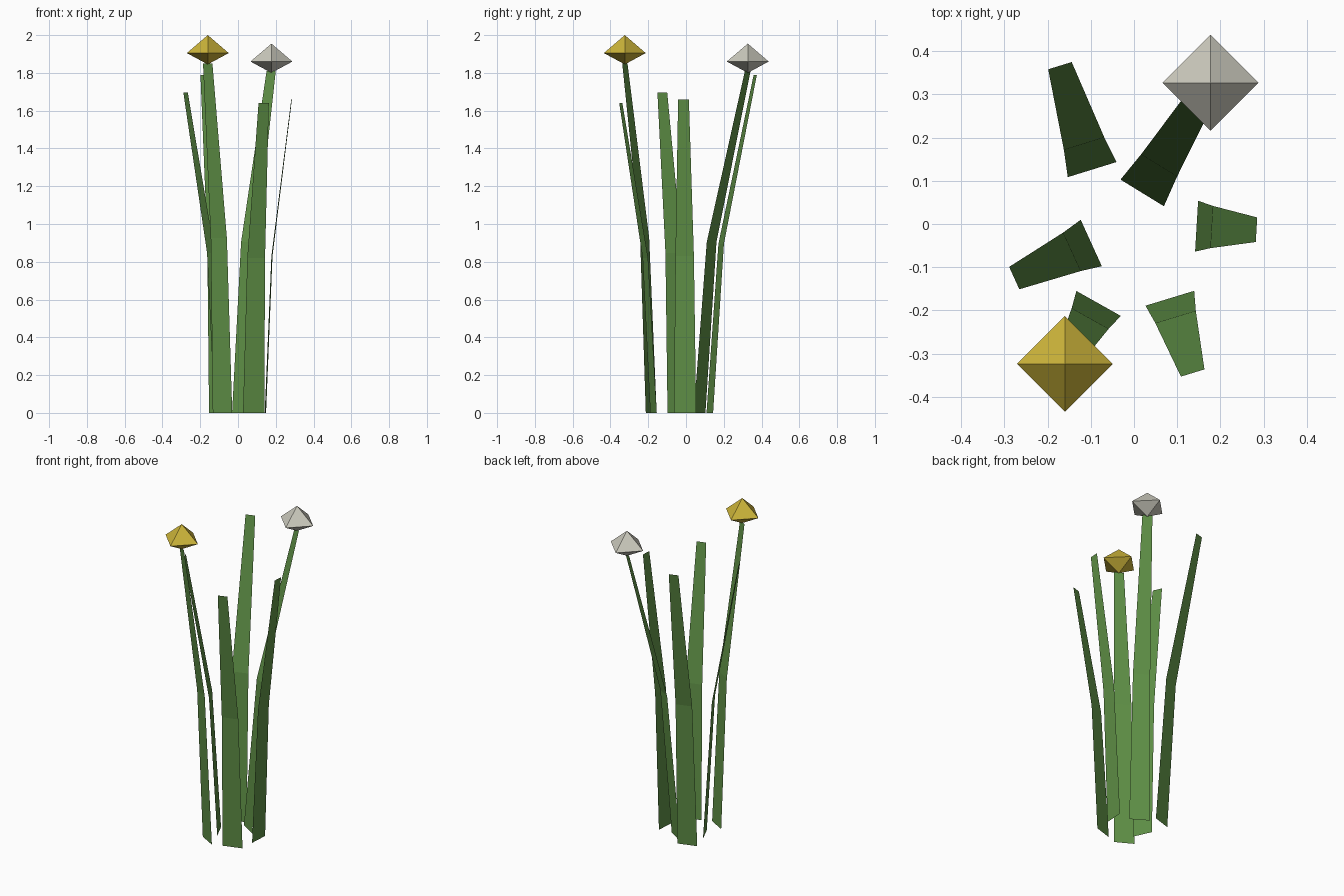
import bpy
import math
from mathutils import Vector

if "Cube" in bpy.data.objects:
    bpy.data.objects.remove(bpy.data.objects["Cube"])


def material(name, rgb):
    m = bpy.data.materials.new(name)
    m.diffuse_color = (*rgb, 1)
    m.use_nodes = True
    m.node_tree.nodes["Principled BSDF"].inputs["Base Color"].default_value = m.diffuse_color
    return m


GREEN = material("leaf green", (0.115, 0.28, 0.062))
GOLD = material("gold", (0.61, 0.46, 0.042))
SILVER = material("pale grey", (0.60, 0.59, 0.51))


def add_mesh(name, verts, faces, mat):
    mesh = bpy.data.meshes.new(name)
    mesh.from_pydata(verts, [], faces)
    mesh.materials.append(mat)
    bpy.context.collection.objects.link(bpy.data.objects.new(name, mesh))


def blade(name, x, y, angle, lean, height):
    """Flat tapering ribbon that bends outward along a parabola."""
    a = math.radians(angle)
    out = Vector((math.cos(a), math.sin(a), 0))
    side = Vector((-out.y, out.x, 0))
    verts = []
    for t, width in ((0, 0.118), (0.5, 0.098), (1, 0.057)):
        centre = Vector((x, y, height * t)) + out * lean * t * t
        verts += [centre - side * width / 2, centre + side * width / 2]
    add_mesh(name, verts, [(0, 1, 3, 2), (2, 3, 5, 4)], GREEN)


def bud(name, x, y, z, mat, r=0.111, up=0.095, down=0.06):
    """Eight-sided gem with a taller top than bottom."""
    verts = [(x + r, y, z), (x, y + r, z), (x - r, y, z), (x, y - r, z),
             (x, y, z + up), (x, y, z - down)]
    faces = []
    for i in range(4):
        j = (i + 1) % 4
        faces += [(i, j, 4), (j, i, 5)]
    add_mesh(name, verts, faces, mat)


# Grass blades: base x, base y, lean direction, lean distance, height
blade("back_left_blade", -0.097, 0.126, 107.2, 0.252, 1.79)
blade("silver_stem", 0.019, 0.072, 58.4, 0.299, 1.81)
blade("right_blade", 0.145, -0.005, -3.4, 0.139, 1.66)
blade("front_right_blade", 0.083, -0.172, -73.0, 0.181, 1.64)
blade("gold_stem", -0.082, -0.184, -119.3, 0.160, 1.85)
blade("left_blade", -0.099, -0.044, 204.5, 0.196, 1.695)

# Flower buds on the two tallest stems
bud("gold_bud", -0.160, -0.324, 1.905, GOLD)
bud("silver_bud", 0.177, 0.327, 1.86, SILVER)
